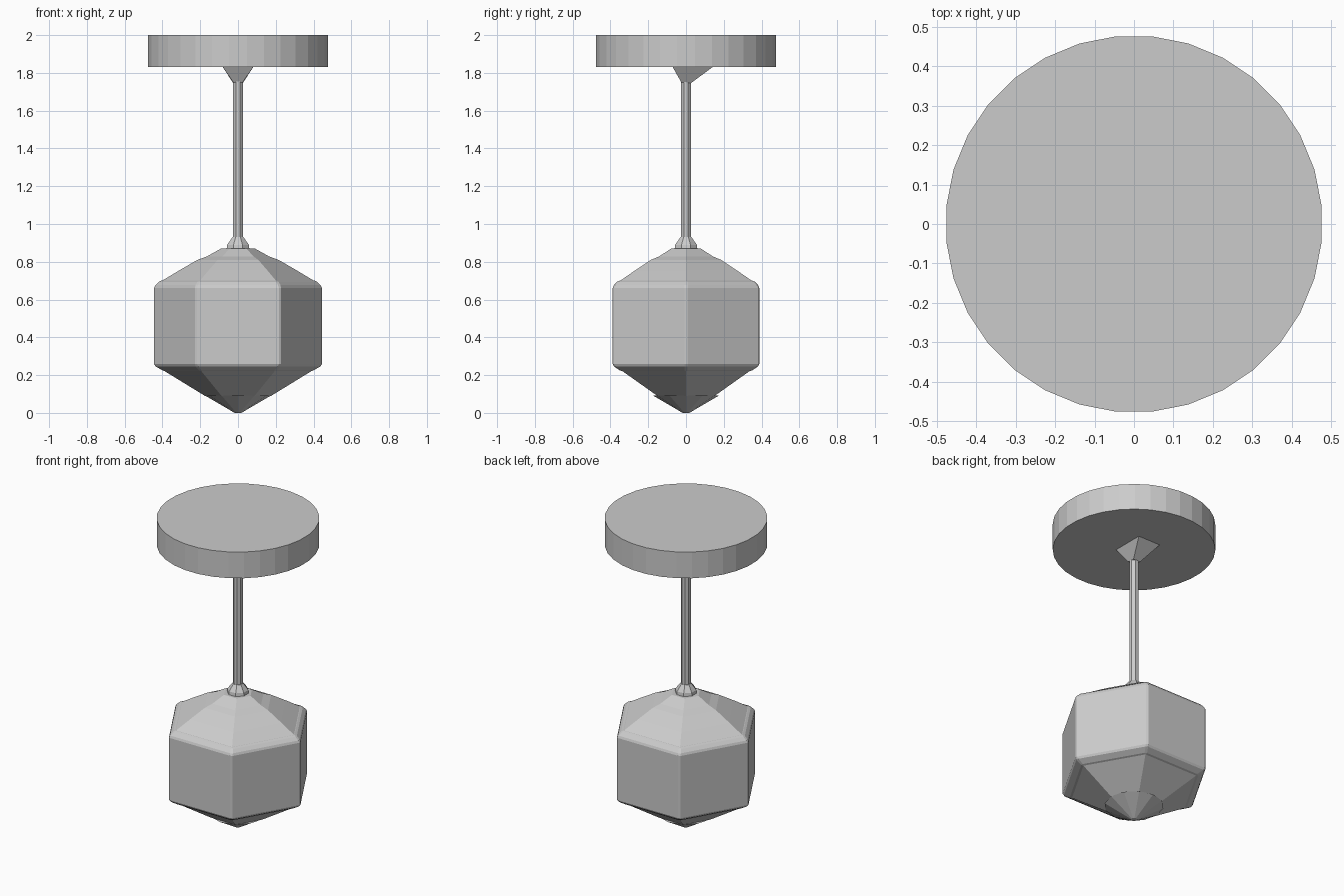
import bpy, bmesh, math

if "Cube" in bpy.data.objects:
    bpy.data.objects.remove(bpy.data.objects["Cube"])


def lathe(name, profile, sides, turn=0.0, sx=1.0, sy=1.0, y=0.0):
    """Stack of regular polygon rings; profile holds (radius, z) from low to high."""
    bm = bmesh.new()
    rings = []
    for r, z in profile:
        ring = []
        for i in range(sides):
            a = 2 * math.pi * i / sides + turn
            ring.append(bm.verts.new((r * sx * math.cos(a), y + r * sy * math.sin(a), z)))
        rings.append(ring)
    for low, high in zip(rings, rings[1:]):
        for i in range(sides):
            j = (i + 1) % sides
            bm.faces.new((low[i], low[j], high[j], high[i]))
    bm.faces.new(rings[0][::-1])
    bm.faces.new(rings[-1])
    me = bpy.data.meshes.new(name)
    bm.to_mesh(me)
    bm.free()
    ob = bpy.data.objects.new(name, me)
    bpy.context.collection.objects.link(ob)
    return ob


# ceiling disc
lathe("ceiling_canopy", [(0.478, 1.83), (0.478, 2.0)], 32, math.pi / 32)

# square taper under the disc, leaning to the back
bm = bmesh.new()
top = [bm.verts.new(c) for c in
       ((-0.08, -0.07, 1.83), (0.08, -0.07, 1.83), (0.08, 0.14, 1.83), (-0.08, 0.14, 1.83))]
low = [bm.verts.new(c) for c in
       ((-0.025, -0.025, 1.75), (0.025, -0.025, 1.75), (0.025, 0.025, 1.745), (-0.025, 0.025, 1.745))]
bm.faces.new(top)
bm.faces.new(low[::-1])
for i in range(4):
    j = (i + 1) % 4
    bm.faces.new((low[i], low[j], top[j], top[i]))
me = bpy.data.meshes.new("rod_mount")
bm.to_mesh(me)
bm.free()
bpy.context.collection.objects.link(bpy.data.objects.new("rod_mount", me))

# hanging rod and the collar where it meets the lantern
lathe("hanging_rod", [(0.029, 0.88), (0.029, 1.83)], 8, math.pi / 8)
lathe("rod_collar", [(0.065, 0.87), (0.062, 0.89), (0.032, 0.93)], 8, math.pi / 8)

# six-sided lantern: panes, roof and lower cap
body = lathe("lantern_body", [(0.395, 0.22), (0.448, 0.25), (0.448, 0.67), (0.415, 0.70)], 6)
bev = body.modifiers.new("soft_corners", 'BEVEL')
bev.width = 0.008
bev.segments = 1
lathe("lantern_roof", [(0.41, 0.695), (0.31, 0.755), (0.215, 0.81)], 6)
lathe("roof_crown", [(0.215, 0.81), (0.165, 0.828), (0.09, 0.87)], 6)
lathe("lower_cap", [(0.175, 0.09), (0.395, 0.225)], 6)
lathe("bottom_tip", [(0.018, 0.0), (0.06, 0.025), (0.175, 0.092)], 12)
